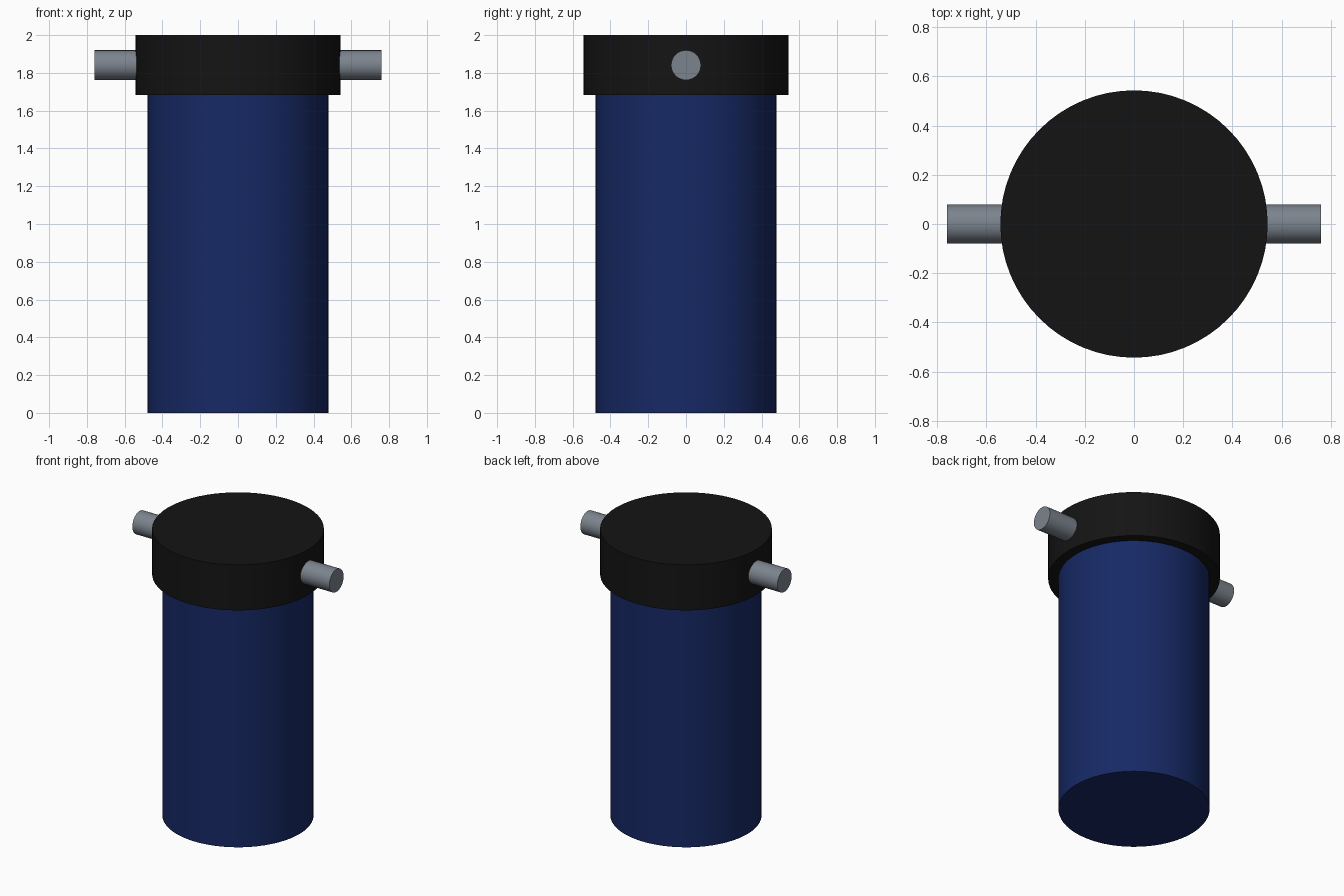
import bpy
import math

if "Cube" in bpy.data.objects:
    bpy.data.objects.remove(bpy.data.objects["Cube"])


def material(name, rgb):
    mat = bpy.data.materials.new(name)
    mat.diffuse_color = (*rgb, 1.0)
    mat.use_nodes = True
    mat.node_tree.nodes["Principled BSDF"].inputs["Base Color"].default_value = mat.diffuse_color
    return mat


def cylinder(name, radius, start, end, mat, center=(0, 0, 0), axis='Z', sides=64):
    """Capped cylinder running from start to end along the chosen axis."""
    mid = (start + end) / 2
    x, y, z = center
    loc = (x + mid, y, z) if axis == 'X' else (x, y, z + mid)
    rot = (0, math.pi / 2, 0) if axis == 'X' else (0, 0, 0)
    bpy.ops.mesh.primitive_cylinder_add(vertices=sides, radius=radius,
                                        depth=abs(end - start),
                                        location=loc, rotation=rot)
    obj = bpy.context.object
    obj.name = name
    obj.data.materials.append(mat)
    bpy.ops.object.shade_smooth_by_angle(angle=math.radians(30))
    return obj


blue = material("housing_blue", (0.008, 0.022, 0.13))
black = material("cap_black", (0.007, 0.007, 0.007))
steel = material("pipe_steel", (0.20, 0.23, 0.27))

# Filter housing and the wider cap resting on it
cylinder("housing", 0.478, 0.0, 1.683, blue)
cylinder("cap", 0.543, 1.683, 2.0, black)

# Inlet and outlet pipes on either side of the cap
for name, side in (("left_pipe", -1), ("right_pipe", 1)):
    cylinder(name, 0.079, side * 0.50, side * 0.76, steel,
             center=(0, 0, 1.841), axis='X', sides=32)
